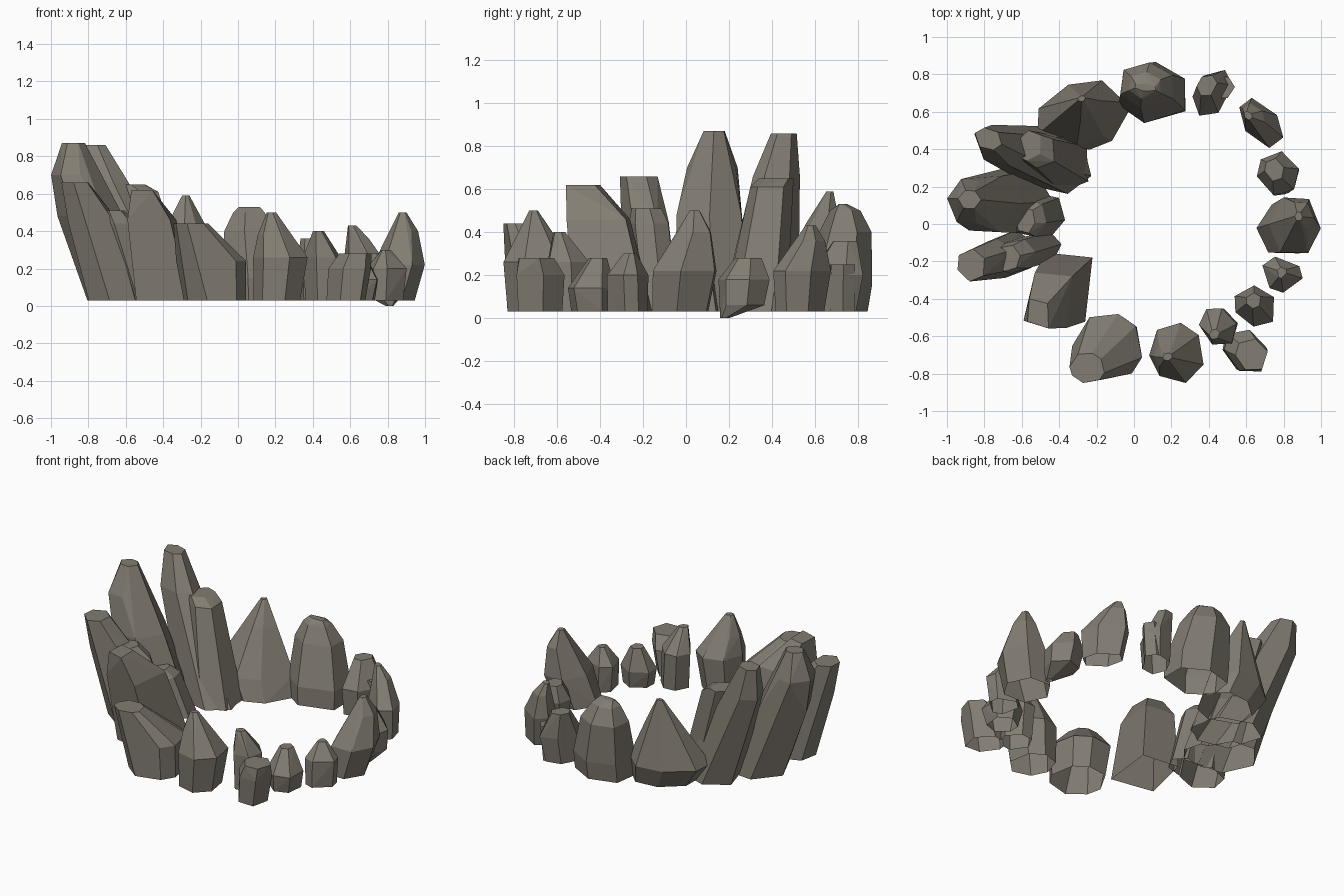
import bpy, bmesh, math, random

if "Cube" in bpy.data.objects:
    bpy.data.objects.remove(bpy.data.objects["Cube"])

stone = bpy.data.materials.new("stone")
stone.diffuse_color = (0.225, 0.205, 0.17, 1)
stone.use_nodes = True
stone.node_tree.nodes["Principled BSDF"].inputs["Base Color"].default_value = stone.diffuse_color
count = 0


# Each section is (x, y, z, radial radius, tangential radius); the crystal is their faceted hull
def crystal(name, sections, sides, seed):
    rnd = random.Random(seed)
    x0, y0 = sections[0][:2]
    dx, dy = sections[-1][0] - x0, sections[-1][1] - y0
    # strongly leaning slabs align with their lean, the rest with the ring
    turn = math.atan2(dy, dx) if math.hypot(dx, dy) > 0.2 else math.atan2(y0, x0)
    ct, st = math.cos(turn), math.sin(turn)
    angles = [2 * math.pi * (i + rnd.uniform(-0.18, 0.18)) / sides for i in range(sides)]
    bm = bmesh.new()
    for x, y, z, a, b in sections:
        for t in angles:
            u, v = a * 1.04 * math.cos(t), b * 1.06 * math.sin(t)
            bm.verts.new((x + u * ct - v * st, y + u * st + v * ct, z))
    hull = bmesh.ops.convex_hull(bm, input=bm.verts[:])
    junk = {e for e in hull["geom_interior"] + hull["geom_unused"]
            if isinstance(e, bmesh.types.BMVert)}
    bmesh.ops.delete(bm, geom=list(junk), context="VERTS")
    bmesh.ops.dissolve_limit(bm, angle_limit=math.radians(5), verts=bm.verts[:], edges=bm.edges[:])
    bmesh.ops.recalc_face_normals(bm, faces=bm.faces[:])
    me = bpy.data.meshes.new(name)
    bm.to_mesh(me)
    bm.free()
    me.materials.append(stone)
    ob = bpy.data.objects.new(name, me)
    bpy.context.collection.objects.link(ob)
    return ob


# Fuse the crystals of one rock and leave the underside open
def rock(name, *parts, sides=6):
    global count
    obs = []
    for sections in parts:
        count += 1
        obs.append(crystal(name, sections, sides, count))
    main = obs[0]
    for other in obs[1:]:
        mod = main.modifiers.new("fuse", "BOOLEAN")
        mod.operation, mod.solver, mod.object = "UNION", "EXACT", other
    if len(obs) > 1:
        dg = bpy.context.evaluated_depsgraph_get()
        me = bpy.data.meshes.new_from_object(main.evaluated_get(dg))
        main.modifiers.clear()
        main.data = me
        for other in obs[1:]:
            bpy.data.objects.remove(other)
    bm = bmesh.new()
    bm.from_mesh(main.data)
    bm.normal_update()
    under = [f for f in bm.faces if f.normal.z < -0.95 and f.calc_center_median().z < 0.05]
    bmesh.ops.delete(bm, geom=under, context="FACES")
    bm.to_mesh(main.data)
    bm.free()


# Tall leaning slabs on the left, some with a stepped inner crystal
rock("tall_slab_back",
     [(-.43, .34, .03, .21, .17), (-.72, .42, .66, .14, .10), (-.78, .455, .86, .075, .055)],
     [(-.37, .32, .03, .15, .14), (-.51, .395, .61, .10, .09), (-.56, .42, .65, .07, .08)])
rock("tall_slab_middle",
     [(-.62, .12, .03, .18, .18), (-.79, .11, .48, .17, .16), (-.89, .12, .70, .106, .12),
      (-.88, .13, .87, .06, .05)],
     [(-.49, .05, .03, .12, .12), (-.56, .03, .27, .09, .10), (-.58, .02, .31, .05, .07)])
rock("tall_slab_front",
     [(-.66, -.16, .03, .14, .12), (-.77, -.19, .45, .14, .10), (-.87, -.22, .66, .075, .085)],
     [(-.51, -.13, .03, .12, .09), (-.64, -.17, .44, .11, .09), (-.68, -.18, .51, .07, .07)])

# Broad rocks at the front left and the back
rock("broad_rock_left",
     [(-.37, -.34, .03, .21, .20), (-.45, -.41, .46, .17, .16), (-.51, -.48, .62, .07, .09)],
     sides=4)
rock("broad_rock_front",
     [(-.12, -.66, .03, .17, .16), (-.14, -.66, .24, .18, .18), (-.25, -.77, .44, .08, .09)],
     sides=8)
rock("peaked_rock_back",
     [(-.23, .56, .03, .15, .20), (-.29, .59, .16, .16, .24), (-.28, .635, .44, .07, .10),
      (-.28, .67, .59, .015, .02)], sides=7)
rock("domed_rock_back",
     [(.10, .69, .03, .15, .19), (.10, .70, .15, .16, .19), (.07, .74, .40, .12, .15),
      (.06, .74, .50, .07, .09), (.06, .73, .53, .02, .06)])

# Pointed rocks at the front
rock("pointed_rock_front",
     [(.21, -.69, .03, .14, .12), (.23, -.69, .26, .16, .14), (.19, -.70, .38, .08, .08),
      (.18, -.71, .50, .02, .025)], sides=7)
rock("split_rock_front",
     [(.46, -.55, .03, .10, .09), (.45, -.55, .26, .11, .09), (.43, -.59, .40, .025, .03)],
     [(.58, -.68, .03, .12, .09), (.60, -.68, .20, .13, .10), (.63, -.70, .28, .09, .08)])

# Small stones around the right side
rock("small_stone_front",
     [(.65, -.44, .03, .09, .09), (.65, -.44, .14, .12, .10), (.64, -.41, .28, .04, .04)])
rock("small_stone_right",
     [(.79, -.27, .03, .09, .09), (.79, -.27, .20, .11, .09), (.79, -.26, .30, .025, .03)])
rock("pointed_rock_right",
     [(.80, -.03, .03, .14, .14), (.86, -.01, .22, .134, .16), (.89, .04, .40, .07, .08),
      (.88, .04, .50, .02, .025)])
rock("tilted_stone_right",
     [(.81, .18, 0, .02, .02), (.78, .26, .06, .10, .10), (.77, .27, .18, .11, .115),
      (.75, .29, .28, .05, .06)])
rock("stone_back_right",
     [(.69, .53, .03, .08, .12), (.68, .54, .22, .09, .145), (.64, .58, .36, .05, .07),
      (.61, .58, .43, .02, .025)])
rock("stone_back",
     [(.41, .69, .03, .11, .08), (.42, .70, .20, .135, .09), (.39, .74, .36, .06, .05)],
     [(.46, .73, .03, .06, .06), (.48, .73, .25, .06, .055)])
